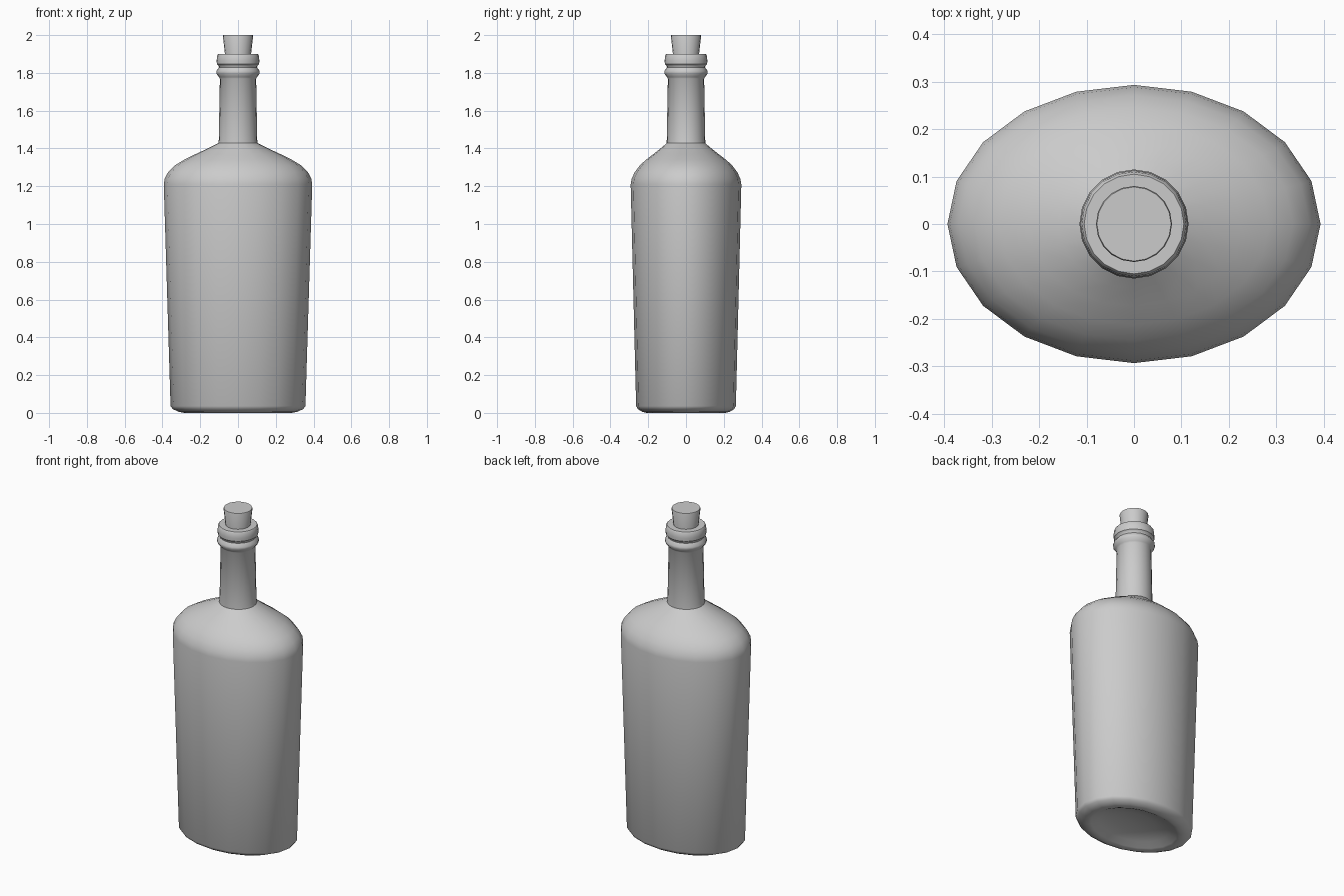
import bpy, bmesh, math

if "Cube" in bpy.data.objects:
    bpy.data.objects.remove(bpy.data.objects["Cube"])

SIDES = 20


def loft(name, rings, angle, cap_start=True, cap_end=True):
    """Skin a stack of elliptical rings (rx, ry, z)."""
    bm = bmesh.new()
    loops = []
    for rx, ry, z in rings:
        loops.append([bm.verts.new((rx * math.cos(2 * math.pi * i / SIDES),
                                    ry * math.sin(2 * math.pi * i / SIDES), z))
                      for i in range(SIDES)])
    for a, b in zip(loops, loops[1:]):
        for i in range(SIDES):
            j = (i + 1) % SIDES
            bm.faces.new((a[i], a[j], b[j], b[i]))
    if cap_start:
        bm.faces.new(loops[0][::-1])
    if cap_end:
        bm.faces.new(loops[-1])
    bmesh.ops.recalc_face_normals(bm, faces=bm.faces)
    mesh = bpy.data.meshes.new(name)
    bm.to_mesh(mesh)
    bm.free()
    obj = bpy.data.objects.new(name, mesh)
    bpy.context.collection.objects.link(obj)
    bpy.ops.object.select_all(action='DESELECT')
    obj.select_set(True)
    bpy.context.view_layer.objects.active = obj
    bpy.ops.object.shade_smooth_by_angle(angle=math.radians(angle))
    return obj


# Oval body with hollowed underside, rounded shoulders, round neck and lip
hollow = [(0.03, 0.02, 0.05), (0.13, 0.09, 0.044), (0.22, 0.155, 0.026),
          (0.265, 0.19, 0.006)]
body = [(0.285, 0.208, 0.0), (0.315, 0.232, 0.006), (0.345, 0.255, 0.02),
        (0.357, 0.264, 0.036), (0.393, 0.293, 1.21)]
shoulder = [(0.388, 0.288, 1.24), (0.370, 0.271, 1.275), (0.335, 0.245, 1.31),
            (0.285, 0.212, 1.34), (0.225, 0.173, 1.37), (0.16, 0.135, 1.40),
            (0.105, 0.102, 1.428)]
neck = [(0.102, 1.44), (0.096, 1.77), (0.101, 1.778), (0.115, 1.797),
        (0.115, 1.81), (0.101, 1.829), (0.103, 1.838), (0.112, 1.846),
        (0.113, 1.865), (0.110, 1.893), (0.105, 1.90), (0.068, 1.90),
        (0.066, 1.85)]
loft("bottle", hollow + body + shoulder + [(r, r, z) for r, z in neck], 40,
     cap_end=False)

# Tapered cork stopper
loft("cork", [(r, r, z) for r, z in
              [(0.058, 1.80), (0.080, 1.995), (0.078, 2.0)]], 30)
